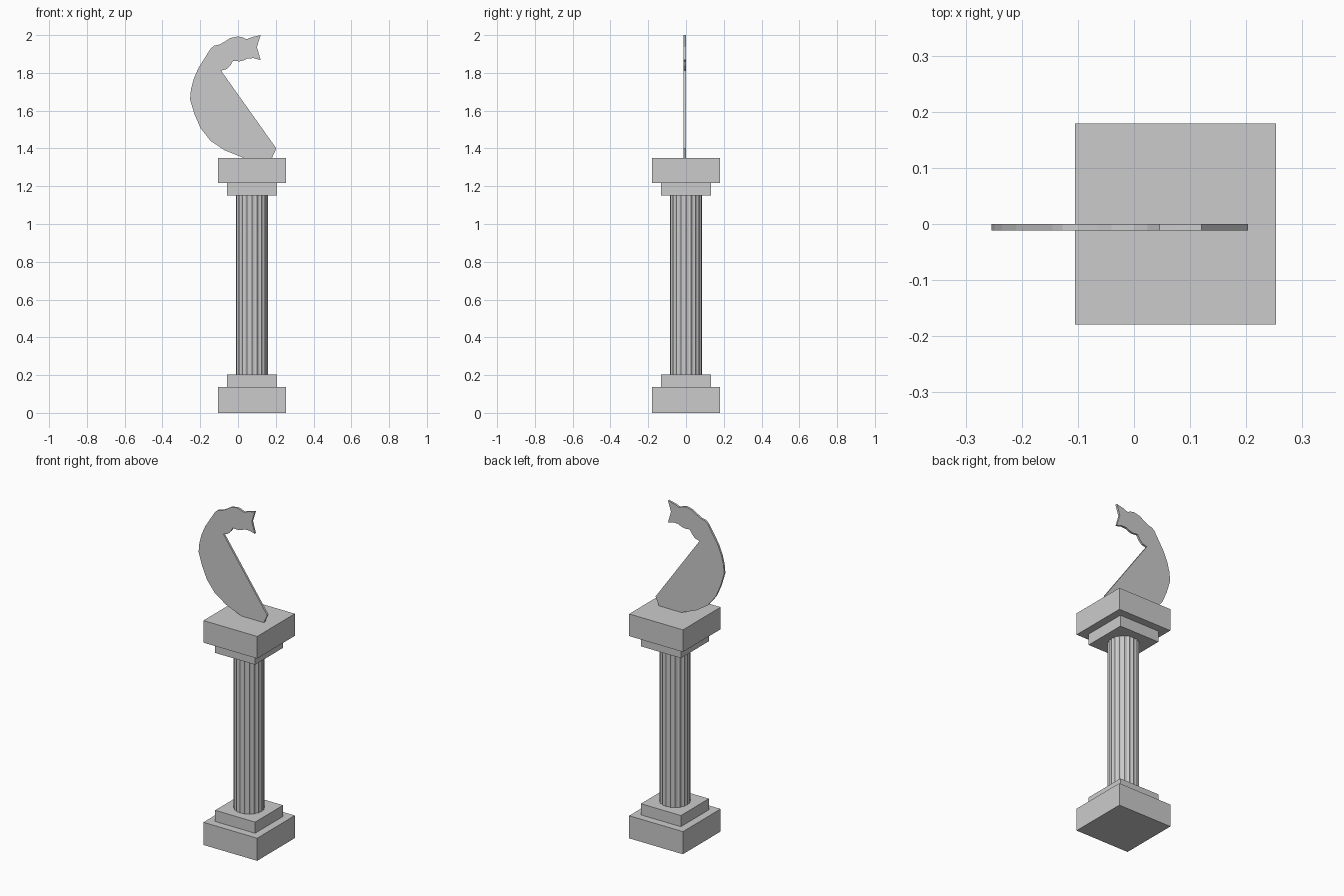
import bpy, bmesh, math
from mathutils import Vector

if "Cube" in bpy.data.objects:
    bpy.data.objects.remove(bpy.data.objects["Cube"])

CX = 0.074  # pedestal axis


def prism(name, pts, direction):
    """Extrude a closed 3D outline along a direction into a solid."""
    bm = bmesh.new()
    face = bm.faces.new([bm.verts.new(p) for p in pts])
    ext = bmesh.ops.extrude_face_region(bm, geom=[face], use_keep_orig=True)
    moved = [v for v in ext["geom"] if isinstance(v, bmesh.types.BMVert)]
    bmesh.ops.translate(bm, verts=moved, vec=Vector(direction))
    bmesh.ops.recalc_face_normals(bm, faces=bm.faces)
    mesh = bpy.data.meshes.new(name)
    bm.to_mesh(mesh)
    bm.free()
    obj = bpy.data.objects.new(name, mesh)
    bpy.context.collection.objects.link(obj)
    return obj


def slab(name, half, z0, z1):
    corners = [(-1, -1), (1, -1), (1, 1), (-1, 1)]
    prism(name, [(CX + half * x, half * y, z0) for x, y in corners], (0, 0, z1 - z0))


# Stepped base and capital
slab("base_plinth", 0.179, 0.0, 0.136)
slab("base_step", 0.133, 0.136, 0.203)
slab("capital_step", 0.133, 1.15, 1.217)
slab("capital_slab", 0.179, 1.217, 1.35)

# Fluted column shaft: shallow scallops between sharp ridges
FLUTES, SEG, R, DEPTH = 20, 4, 0.085, 0.005
ring = []
for i in range(FLUTES * SEG):
    a = 2 * math.pi * i / (FLUTES * SEG)
    r = R - DEPTH * math.sin(math.pi * (i % SEG) / SEG)
    ring.append((CX + r * math.cos(a), r * math.sin(a), 0.203))
prism("fluted_shaft", ring, (0, 0, 0.947))

# Flat curved ornament standing on the capital
profile = [
    (0.12, 2.0), (0.10, 1.937), (0.12, 1.868), (0.082, 1.878), (0.05, 1.876),
    (0.035, 1.868), (0.008, 1.861), (-0.026, 1.864), (-0.04, 1.84),
    (-0.06, 1.82), (-0.09, 1.812), (0.203, 1.40), (0.18, 1.35), (0.03, 1.35),
    (-0.07, 1.39), (-0.145, 1.44), (-0.198, 1.507), (-0.23, 1.58),
    (-0.254, 1.66), (-0.249, 1.713), (-0.235, 1.767), (-0.21, 1.825),
    (-0.145, 1.928), (-0.127, 1.944), (-0.098, 1.95), (-0.066, 1.968),
    (-0.04, 1.985), (0.0, 1.993), (0.024, 1.988), (0.045, 1.978), (0.077, 1.99),
]
prism("curved_ornament", [(x, 0, z) for x, z in profile], (0, -0.012, 0))
